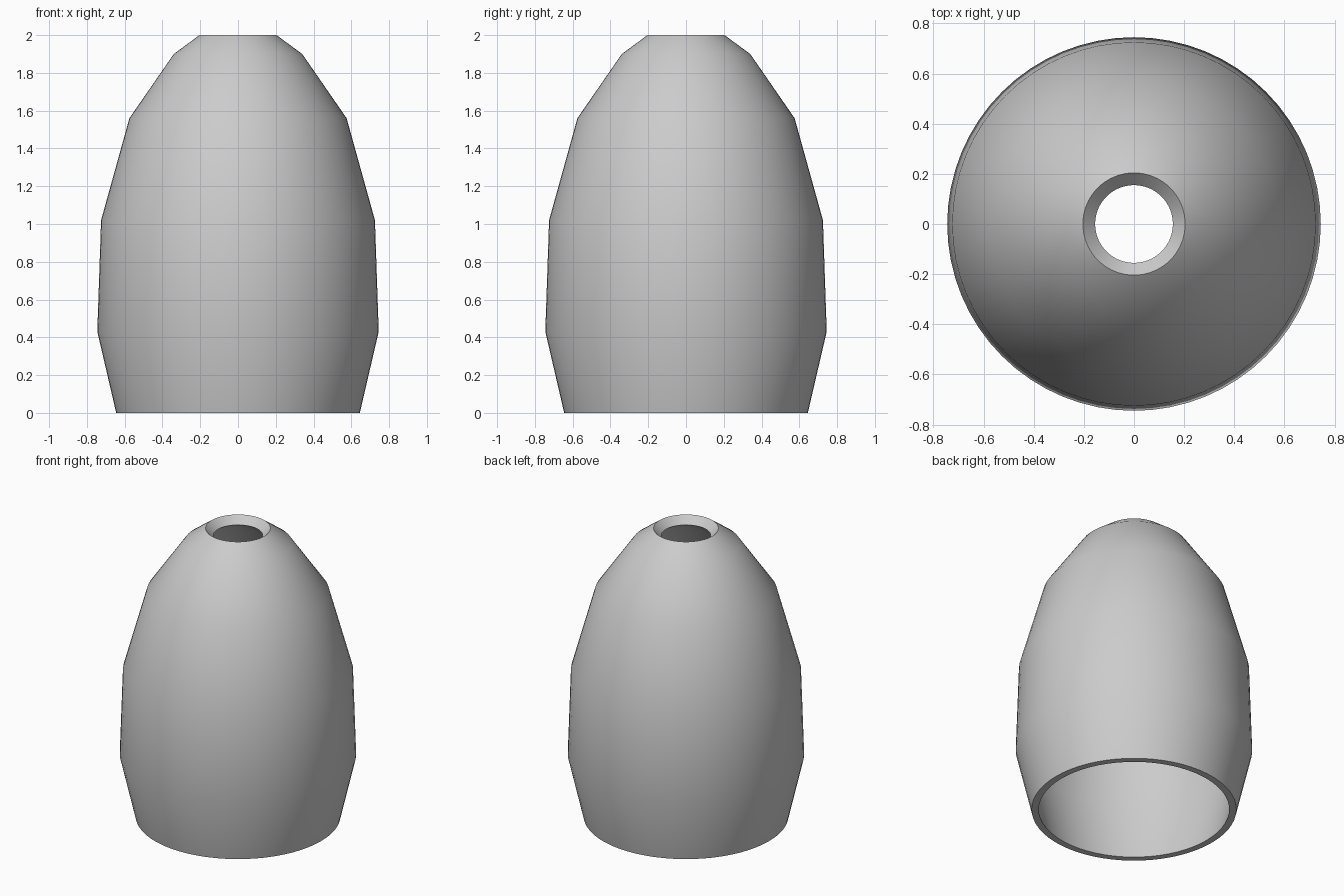
import bpy, bmesh, math

cube = bpy.data.objects.get("Cube")
if cube:
    bpy.data.objects.remove(cube)

SEGMENTS = 64

# Closed wall section as (radius, height): up the outside, down the inside
outer = [(0.645, 0), (0.745, 0.43), (0.725, 1.02), (0.575, 1.56), (0.34, 1.9), (0.204, 2)]
inner = [(0.155, 1.95), (0.3, 1.85), (0.53, 1.53), (0.675, 1.01), (0.695, 0.43), (0.6, 0)]
section = outer + inner

grey = bpy.data.materials.new("shade grey")
grey.use_nodes = True
colour = (0.6, 0.6, 0.6, 1)
grey.diffuse_color = colour
grey.node_tree.nodes["Principled BSDF"].inputs["Base Color"].default_value = colour

# Revolve the section around z into a hollow shade
bm = bmesh.new()
rings = []
for i in range(SEGMENTS):
    a = math.tau * i / SEGMENTS
    rings.append([bm.verts.new((r * math.cos(a), r * math.sin(a), z)) for r, z in section])
for i, ring in enumerate(rings):
    following = rings[(i + 1) % SEGMENTS]
    for j in range(len(section)):
        k = (j + 1) % len(section)
        bm.faces.new((ring[j], following[j], following[k], ring[k]))
bmesh.ops.recalc_face_normals(bm, faces=bm.faces)

mesh = bpy.data.meshes.new("lamp_shade")
bm.to_mesh(mesh)
bm.free()
mesh.materials.append(grey)
shade = bpy.data.objects.new("lamp_shade", mesh)
bpy.context.collection.objects.link(shade)

# Smooth walls with crisp top and bottom rims
bpy.ops.object.select_all(action="DESELECT")
shade.select_set(True)
bpy.context.view_layer.objects.active = shade
bpy.ops.object.shade_smooth_by_angle(angle=math.radians(35))
